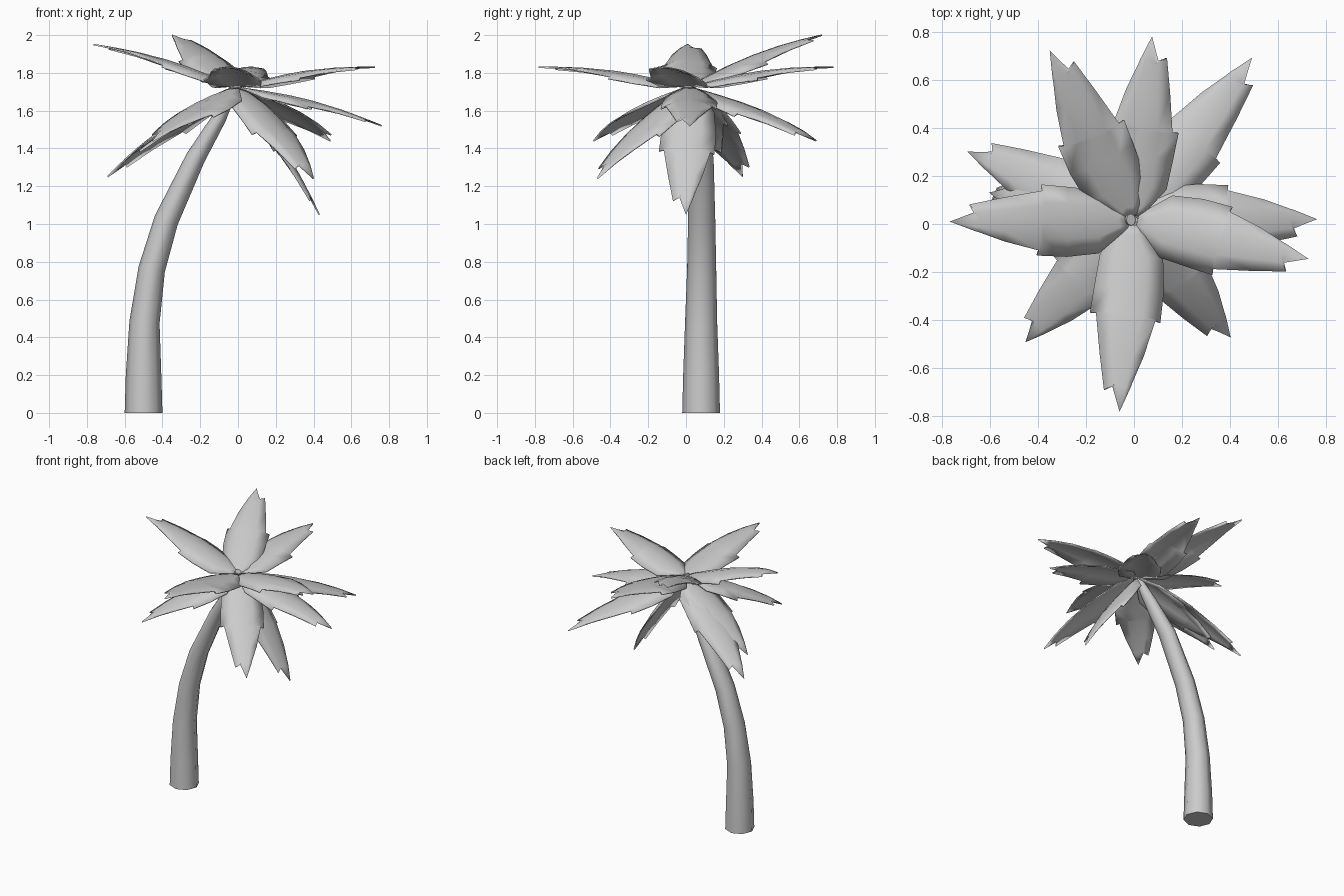
import bpy, bmesh, math
from mathutils import Vector

if "Cube" in bpy.data.objects:
    bpy.data.objects.remove(bpy.data.objects["Cube"])


def finish(name, bm, angle):
    bmesh.ops.recalc_face_normals(bm, faces=bm.faces)
    me = bpy.data.meshes.new(name)
    bm.to_mesh(me)
    bm.free()
    ob = bpy.data.objects.new(name, me)
    bpy.context.collection.objects.link(ob)
    bpy.ops.object.select_all(action='DESELECT')
    ob.select_set(True)
    bpy.context.view_layer.objects.active = ob
    bpy.ops.object.shade_smooth_by_angle(angle=math.radians(angle))
    return ob


# Curved trunk: rings of (x, y, z, radius across lean, radius in y)
RINGS = [(-.5, .08, 0, .1, .1), (-.5, .08, .2, .094, .095), (-.495, .08, .48, .08, .085),
         (-.457, .083, .76, .071, .077), (-.38, .083, 1.02, .065, .072),
         (-.225, .08, 1.35, .052, .066), (-.1, .055, 1.56, .038, .048),
         (-.012, .018, 1.74, .022, .025)]
SIDES = 8
bm = bmesh.new()
rows = []
for i, (x, y, z, ra, rb) in enumerate(RINGS):
    a, b = RINGS[max(i - 1, 0)], RINGS[min(i + 1, len(RINGS) - 1)]
    tan = Vector((b[0] - a[0], 0, b[2] - a[2])).normalized()
    across = Vector((tan.z, 0, -tan.x))
    ring = []
    for k in range(SIDES):
        t = 2 * math.pi * k / SIDES
        ring.append(bm.verts.new(Vector((x, y, z)) + across * ra * math.cos(t)
                                 + Vector((0, rb * math.sin(t), 0))))
    rows.append(ring)
for p, q in zip(rows, rows[1:]):
    for k in range(SIDES):
        n = (k + 1) % SIDES
        bm.faces.new((p[k], p[n], q[n], q[k]))
bm.faces.new(rows[0])
bm.faces.new(rows[-1])
finish("trunk", bm, 60)

# Frond outline: (position along, half width) for the midrib and both torn edges
MID = [0, .06, .17, .34, .47, .50, .70, .84, .87, 1]
LEFT = [(0, .03), (.03, .05), (.16, .135), (.34, .148), (.51, .142), (.50, .122),
        (.70, .083), (.84, .045), (.87, .038), (1, 0)]
RIGHT = [(0, .03), (.03, .05), (.16, .125), (.34, .14), (.48, .15), (.48, .125),
         (.70, .098), (.89, .07), (.84, .045), (1, 0)]
CROWN = Vector((-.005, .015, 1.725))


def frond(name, tip):
    vec = Vector(tip) - CROWN
    length = vec.length
    d = vec.normalized()
    right = d.cross(Vector((0, 0, 1))).normalized()
    up = right.cross(d)

    def point(t, w):
        bow = .03 * math.sin(math.pi * t)
        sag = .045 * (w / .15) ** 2
        return CROWN + d * (.02 + t * (length - .02)) + right * w + up * (bow - sag)

    bm = bmesh.new()
    rows = []
    for m, (lt, lw), (rt, rw) in zip(MID, LEFT, RIGHT):
        pts = [(lt, -lw), ((lt + m) / 2, -lw / 2), (m, 0), ((rt + m) / 2, rw / 2), (rt, rw)]
        rows.append([bm.verts.new(point(*p)) for p in pts])
    for p, q in zip(rows, rows[1:]):
        for k in range(4):
            bm.faces.new((p[k], p[k + 1], q[k + 1], q[k]))
    bmesh.ops.remove_doubles(bm, verts=bm.verts, dist=.0005)
    ob = finish(name, bm, 40)
    mod = ob.modifiers.new("thickness", 'SOLIDIFY')
    mod.thickness = .008
    mod.offset = 0


# Crown of fronds, given by their tips
TIPS = [(-.765, .01, 1.95), (-.35, .72, 2.0), (.075, .78, 1.83), (.49, .69, 1.44),
        (.76, .02, 1.52), (.725, -.145, 1.83), (.40, -.47, 1.24), (-.06, -.78, 1.83),
        (-.45, -.49, 1.44), (-.69, .30, 1.25), (.43, 0, 1.05), (-.6, .13, 1.34)]
for i, tip in enumerate(TIPS):
    frond(f"frond_{i + 1}", tip)
